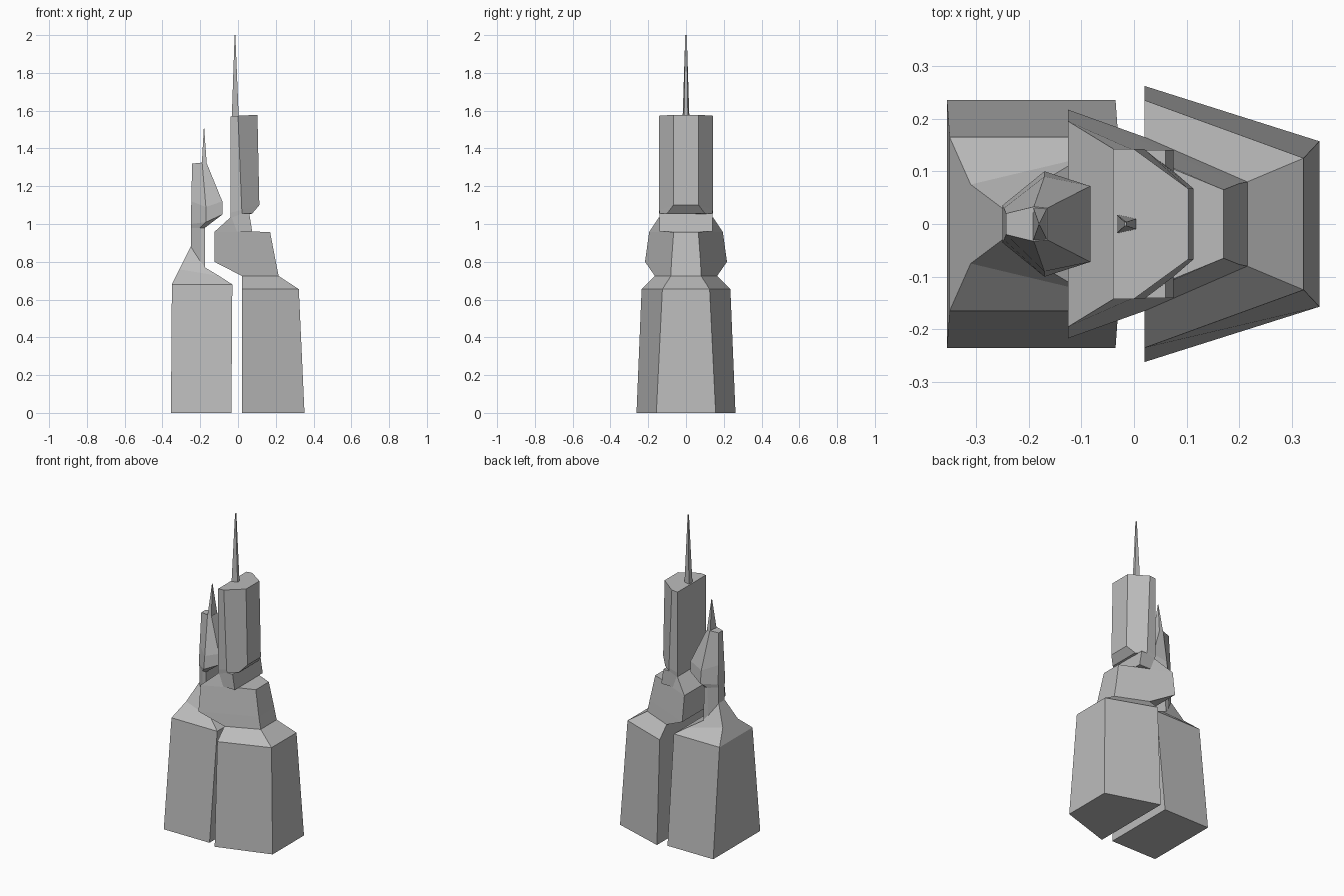
import bpy
import bmesh

cube = bpy.data.objects.get("Cube")
if cube:
    bpy.data.objects.remove(cube, do_unlink=True)

# One stone colour for everything
stone = bpy.data.materials.new("stone_grey")
stone.use_nodes = True
colour = (0.5, 0.5, 0.5, 1)
stone.diffuse_color = colour
stone.node_tree.nodes["Principled BSDF"].inputs["Base Color"].default_value = colour


def loft(name, *half_rings):
    """Skin closed rings; each ring lists its back half from -x to +x and is mirrored in y."""
    bm = bmesh.new()
    rings = []
    for half in half_rings:
        full = half + [(x, -y, z) for x, y, z in reversed(half)]
        rings.append([bm.verts.new(point) for point in full])
    for lower, upper in zip(rings, rings[1:]):
        count = len(lower)
        for i in range(count):
            j = (i + 1) % count
            bm.faces.new((lower[i], lower[j], upper[j], upper[i]))
    bm.faces.new(list(reversed(rings[0])))
    bm.faces.new(rings[-1])
    bmesh.ops.recalc_face_normals(bm, faces=bm.faces)
    mesh = bpy.data.meshes.new(name)
    bm.to_mesh(mesh)
    bm.free()
    mesh.materials.append(stone)
    obj = bpy.data.objects.new(name, mesh)
    bpy.context.collection.objects.link(obj)
    return obj


def level(z, *points):
    """A half ring lying flat at one height."""
    return [(x, y, z) for x, y in points]


# Smaller tower: tapered base and swept roof
loft("small_tower_base",
     level(0, (-.355, .235), (-.035, .235)),
     level(.68, (-.35, .165), (-.03, .165)))
loft("small_tower_roof",
     level(.68, (-.35, .165), (-.03, .165)),
     [(-.31, .075, .76), (-.1, .125, .725)],
     [(-.25, .03, .88), (-.175, .08, .77)])

# Smaller tower: neck flaring into a leaning head
loft("small_tower_head",
     [(-.25, .03, .87), (-.2, .065, .8), (-.175, .075, .76)],
     [(-.25, .03, .98), (-.2, .07, .98), (-.175, .07, .98)],
     [(-.25, .035, 1.0), (-.17, .1, 1.01), (-.083, .072, 1.05)],
     [(-.247, .03, 1.12), (-.17, .09, 1.09), (-.083, .072, 1.12)],
     [(-.243, .02, 1.32), (-.19, .033, 1.325), (-.165, .03, 1.32)])
loft("small_tower_spike",
     level(1.31, (-.192, .033), (-.165, .03)),
     level(1.51, (-.181, .002), (-.179, .002)))

# Larger tower: wedge base with a chamfered shoulder
loft("large_tower_base",
     level(0, (.02, .262), (.352, .157)),
     level(.655, (.02, .235), (.322, .125)),
     level(.725, (.02, .165), (.215, .08)))

# Larger tower: overhanging middle block with a sloped top
loft("large_tower_body",
     level(.725, (.02, .165), (.215, .08)),
     level(.8, (-.125, .217), (.2, .077)),
     level(.958, (-.125, .195), (.17, .065)),
     [(-.04, .143, 1.035), (.06, .11, .96)])

# Larger tower: neck slab, faceted shaft and antenna
loft("large_tower_neck",
     level(.96, (-.04, .14), (.075, .14)),
     level(1.055, (-.04, .14), (.06, .14)))
loft("large_tower_shaft",
     [(-.04, .14, 1.03), (.02, .14, 1.055), (.075, .1, 1.055)],
     [(-.04, .142, 1.06), (.02, .142, 1.075), (.113, .067, 1.1)],
     [(-.04, .142, 1.57), (0, .142, 1.573), (.103, .067, 1.578)])
loft("large_tower_antenna",
     level(1.56, (-.033, .018), (.004, .01)),
     level(2, (-.018, .004), (-.014, .004)))
